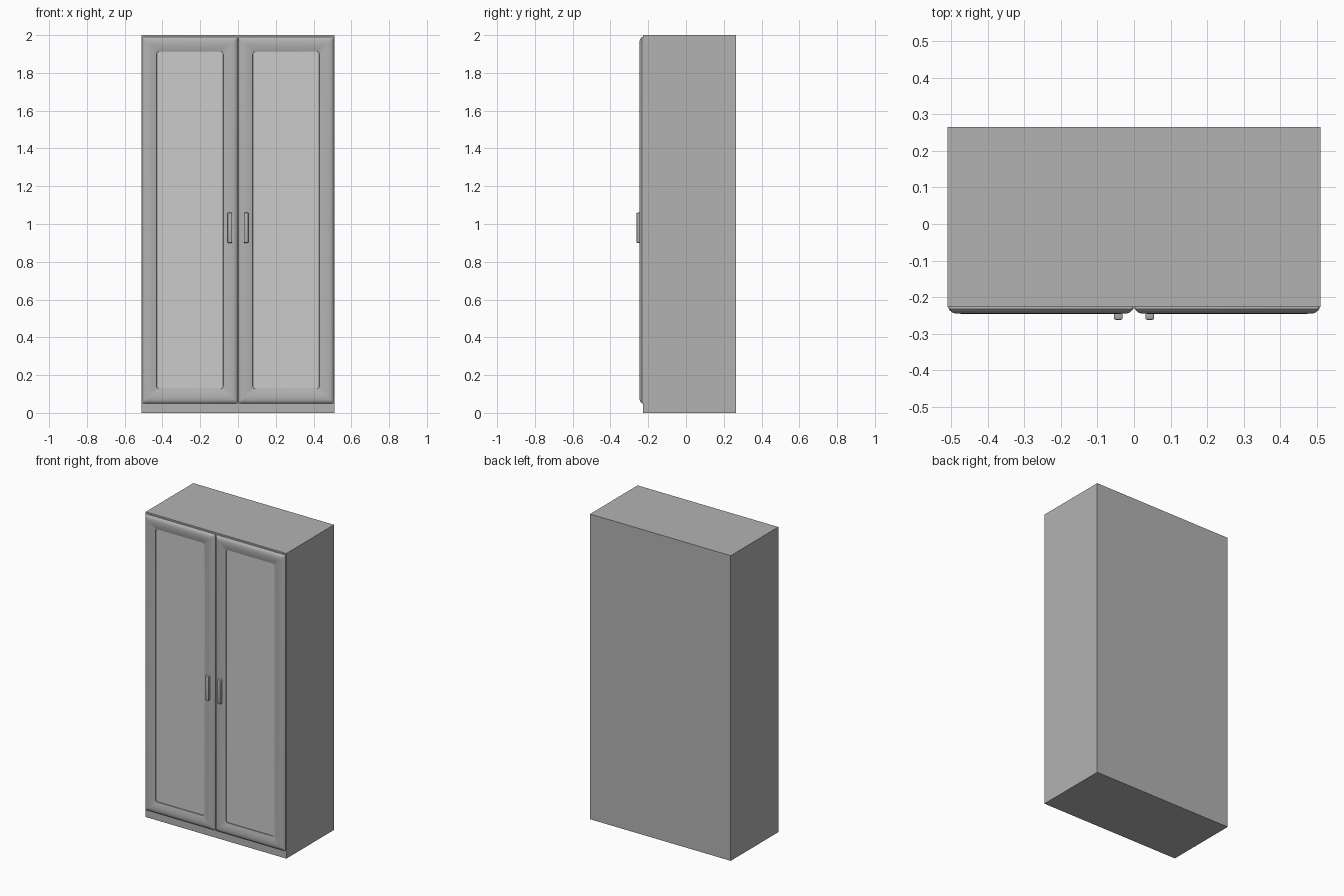
import bpy, bmesh, math

if "Cube" in bpy.data.objects:
    bpy.data.objects.remove(bpy.data.objects["Cube"], do_unlink=True)


def material(name, value):
    mat = bpy.data.materials.new(name)
    mat.use_nodes = True
    colour = (value, value, value, 1)
    mat.diffuse_color = colour
    mat.node_tree.nodes["Principled BSDF"].inputs["Base Color"].default_value = colour
    return mat


body_grey = material("body grey", 0.45)
panel_grey = material("panel light grey", 0.6)


def finish(name, bm, mats, smooth=True):
    bmesh.ops.recalc_face_normals(bm, faces=bm.faces)
    mesh = bpy.data.meshes.new(name)
    bm.to_mesh(mesh)
    bm.free()
    for mat in mats:
        mesh.materials.append(mat)
    obj = bpy.data.objects.new(name, mesh)
    bpy.context.collection.objects.link(obj)
    if smooth:
        bpy.ops.object.select_all(action="DESELECT")
        obj.select_set(True)
        bpy.context.view_layer.objects.active = obj
        bpy.ops.object.shade_smooth_by_angle(angle=math.radians(35))
    return obj


def rounded_ring(bm, x0, x1, z0, z1, y, radius, steps=5):
    """Loop of vertices around a rounded rectangle facing -y."""
    corners = [(x1 - radius, z1 - radius), (x0 + radius, z1 - radius),
               (x0 + radius, z0 + radius), (x1 - radius, z0 + radius)]
    ring = []
    for quarter, (cx, cz) in enumerate(corners):
        for i in range(steps):
            a = math.pi / 2 * (quarter + i / (steps - 1))
            ring.append(bm.verts.new((cx + radius * math.cos(a), y, cz + radius * math.sin(a))))
    return ring


def ringed_plate(name, bounds, profile, mats):
    """Nested rings of (inset, y, corner radius), closed at both ends."""
    x0, x1, z0, z1 = bounds
    bm = bmesh.new()
    rings = [rounded_ring(bm, x0 + d, x1 - d, z0 + d, z1 - d, y, r) for d, y, r in profile]
    for a, b in zip(rings, rings[1:]):
        for i in range(len(a)):
            j = (i + 1) % len(a)
            bm.faces.new((a[i], a[j], b[j], b[i]))
    bm.faces.new(rings[0])
    front = bm.faces.new(rings[-1])
    front.material_index = len(mats) - 1
    return finish(name, bm, mats)


# Cabinet body
bm = bmesh.new()
bmesh.ops.create_cube(bm, size=1)
for v in bm.verts:
    v.co = (v.co.x * 1.02, v.co.y * 0.492 + 0.019, v.co.z * 2 + 1)
finish("cabinet_body", bm, [body_grey], smooth=False)

# Moulded door frame, from the back edge in to the sunken panel
door_profile = [(0, -0.226, 0.008), (0, -0.232, 0.008), (0.004, -0.237, 0.008),
                (0.010, -0.242, 0.008), (0.018, -0.245, 0.008), (0.035, -0.2455, 0.008),
                (0.052, -0.244, 0.010), (0.068, -0.240, 0.013), (0.076, -0.238, 0.015),
                (0.077, -0.233, 0.014), (0.079, -0.233, 0.013)]
# Slim pull handle with softened front edges
handle_profile = [(0, -0.240, 0.004), (0, -0.257, 0.004), (0.0015, -0.2605, 0.004),
                  (0.005, -0.262, 0.003)]

for side, sign in (("left", 1), ("right", -1)):
    def span(a, b):
        return sorted((sign * a, sign * b))
    ringed_plate(side + "_door", (*span(0.002, 0.507), 0.05, 1.99),
                 door_profile, [body_grey, panel_grey])
    ringed_plate(side + "_handle", (*span(0.031, 0.055), 0.9, 1.06),
                 handle_profile, [body_grey])
